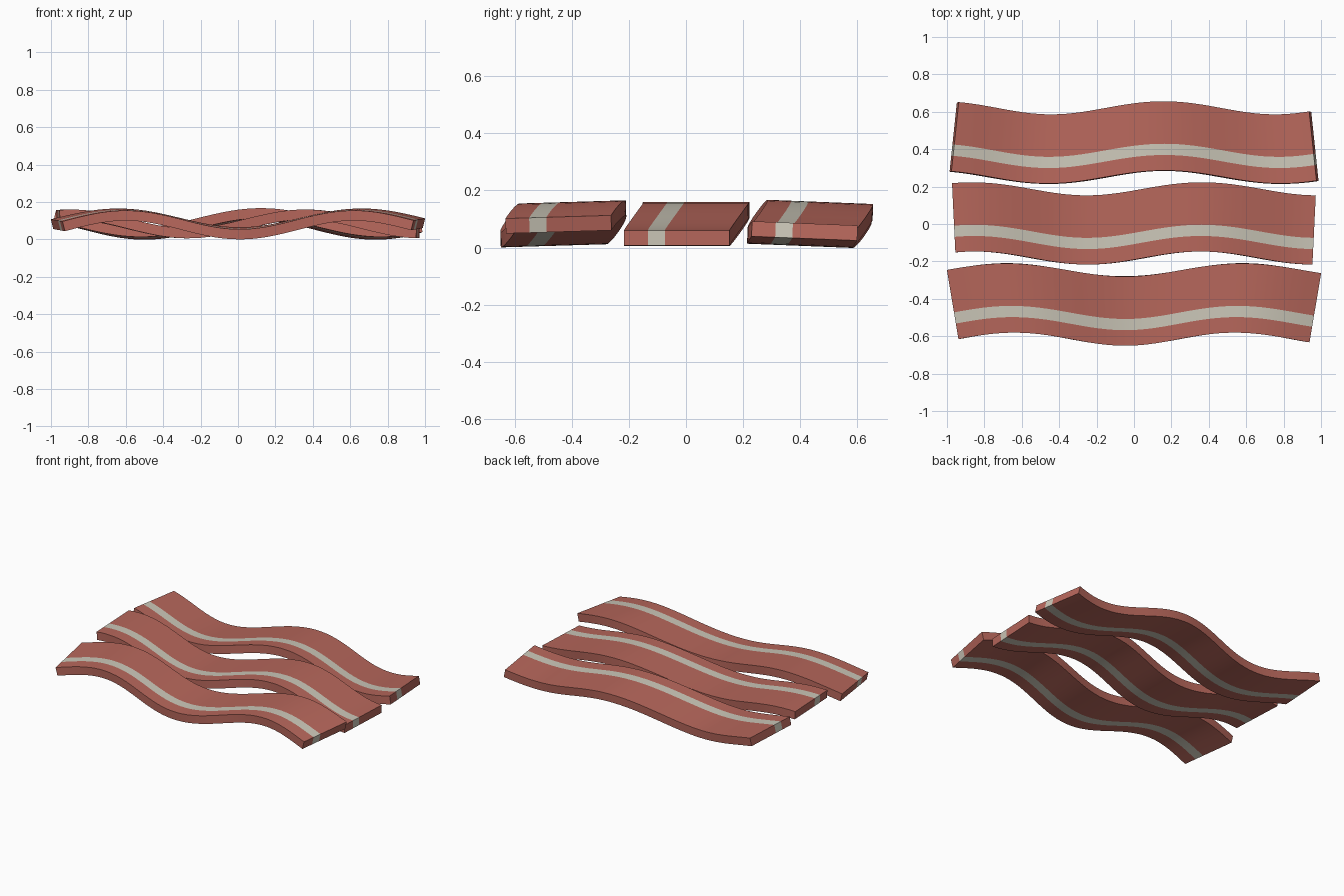
import bpy, bmesh, math
from mathutils import Vector

cube = bpy.data.objects.get("Cube")
if cube:
    bpy.data.objects.remove(cube, do_unlink=True)


def make_material(name, color):
    mat = bpy.data.materials.new(name)
    mat.use_nodes = True
    mat.diffuse_color = color
    mat.node_tree.nodes["Principled BSDF"].inputs["Base Color"].default_value = color
    return mat


MEAT = make_material("meat_red", (0.47, 0.135, 0.105, 1))
FAT = make_material("fat_cream", (0.60, 0.57, 0.48, 1))

WIDTH = 0.37
THICKNESS = 0.054
COLUMNS = (0, 0.083, 0.143, WIDTH)   # edges of meat, fat, meat across the strip
SEGMENTS = 48
SWAY, RIPPLE, MID_Z = 0.035, 0.05, 0.083
SWAY_LENGTH, RIPPLE_LENGTH = 1.22, 1.26


def make_strip(name, y_mid, sway_peak, ripple_peak, half_front, half_back, tilt):
    """Wavy slab with a fat stripe running right round its cross-section."""
    half_mid = (half_front + half_back) / 2
    bm = bmesh.new()
    rings = []
    for i in range(SEGMENTS + 1):
        t = 2 * i / SEGMENTS - 1
        x = t * half_mid
        sway = SWAY * math.cos(math.tau * (x - sway_peak) / SWAY_LENGTH)
        angle = math.tau * (x - ripple_peak) / RIPPLE_LENGTH
        slope = -RIPPLE * math.tau / RIPPLE_LENGTH * math.sin(angle)
        offset = Vector((-slope, -tilt, 1)).normalized() * THICKNESS / 2
        top, bottom = [], []
        for w in COLUMNS:
            half = half_front + (half_back - half_front) * w / WIDTH
            across = w - WIDTH / 2
            p = Vector((t * half, y_mid + across + sway,
                        MID_Z + RIPPLE * math.cos(angle) + tilt * across))
            top.append(bm.verts.new(p + offset))
            bottom.append(bm.verts.new(p - offset))
        rings.append((top, bottom))

    def quad(corners, material):
        bm.faces.new(corners).material_index = material

    last = len(COLUMNS) - 1
    for (top, bot), (top2, bot2) in zip(rings, rings[1:]):
        for c in range(last):
            quad((top[c], top2[c], top2[c + 1], top[c + 1]), c % 2)
            quad((bot[c], bot[c + 1], bot2[c + 1], bot2[c]), c % 2)
        for c in (0, last):
            quad((top[c], bot[c], bot2[c], top2[c]), 0)
    # end caps
    for top, bot in (rings[0], rings[-1]):
        for c in range(last):
            quad((top[c], top[c + 1], bot[c + 1], bot[c]), c % 2)
    bmesh.ops.recalc_face_normals(bm, faces=bm.faces)

    mesh = bpy.data.meshes.new(name)
    bm.to_mesh(mesh)
    bm.free()
    mesh.materials.append(MEAT)
    mesh.materials.append(FAT)
    obj = bpy.data.objects.new(name, mesh)
    bpy.context.collection.objects.link(obj)
    bpy.ops.object.select_all(action="DESELECT")
    obj.select_set(True)
    bpy.context.view_layer.objects.active = obj
    bpy.ops.object.shade_smooth_by_angle(angle=math.radians(30))


# three strips side by side, the outer two rolled and fanned slightly
make_strip("front_strip", -0.43, 0.56, 0.64, 0.932, 0.994, 0.03)
make_strip("middle_strip", 0.003, 0.36, 0.36, 0.953, 0.971, 0.0)
make_strip("back_strip", 0.435, 0.16, 0.12, 0.981, 0.942, -0.04)
